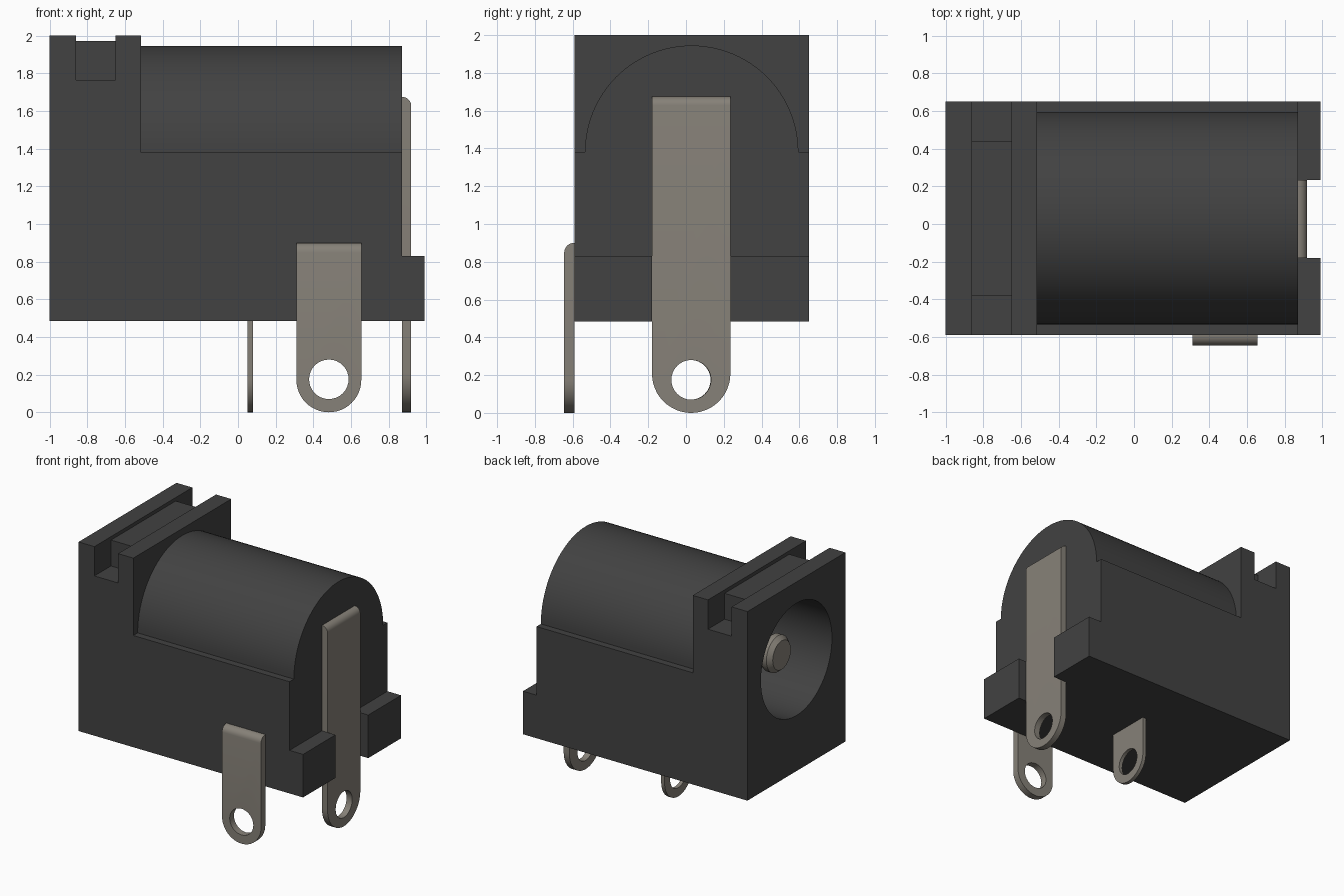
import bpy, bmesh, math
from mathutils import Vector

if "Cube" in bpy.data.objects:
    bpy.data.objects.remove(bpy.data.objects["Cube"])

CY, CZ = 0.03, 1.38          # barrel axis


def material(name, rgb):
    m = bpy.data.materials.new(name)
    m.diffuse_color = (*rgb, 1)
    m.use_nodes = True
    m.node_tree.nodes["Principled BSDF"].inputs["Base Color"].default_value = m.diffuse_color
    return m


black = material("black_plastic", (0.054, 0.054, 0.054))
metal = material("tin_metal", (0.24, 0.22, 0.188))


def make_object(name, bm):
    bmesh.ops.recalc_face_normals(bm, faces=bm.faces[:])
    mesh = bpy.data.meshes.new(name)
    bm.to_mesh(mesh)
    bm.free()
    ob = bpy.data.objects.new(name, mesh)
    bpy.context.collection.objects.link(ob)
    return ob


def prism_mesh(points, axis, a, b):
    """Extrude a (horizontal, z) outline along x or y from a to b."""
    bm = bmesh.new()
    place = (lambda p, v: (v, p[0], p[1])) if axis == "x" else (lambda p, v: (p[0], v, p[1]))
    face = bm.faces.new([bm.verts.new(place(p, a)) for p in points])
    top = bmesh.ops.extrude_face_region(bm, geom=[face])
    step = Vector(place((0, 0), b - a))
    for v in top["geom"]:
        if isinstance(v, bmesh.types.BMVert):
            v.co += step
    return bm


def prism(name, points, axis, a, b):
    return make_object(name, prism_mesh(points, axis, a, b))


def arc(c, z, r, start, end, n, closed=True):
    count = n + 1 if closed else n
    return [(c + r * math.cos(math.radians(start + (end - start) * i / n)),
             z + r * math.sin(math.radians(start + (end - start) * i / n))) for i in range(count)]


def rect(a, b, z0, z1):
    return [(a, z0), (b, z0), (b, z1), (a, z1)]


def combine(ob, helper, operation):
    helper.hide_render = True
    mod = ob.modifiers.new("cut", "BOOLEAN")
    mod.operation, mod.object, mod.solver = operation, helper, "EXACT"
    bpy.context.view_layer.objects.active = ob
    bpy.ops.object.modifier_apply(modifier=mod.name)
    bpy.data.objects.remove(helper)


def finish(ob, mat):
    ob.data.materials.clear()
    ob.data.materials.append(mat)
    for p in ob.data.polygons:
        p.material_index = 0
    bpy.ops.object.select_all(action="DESELECT")
    ob.select_set(True)
    bpy.context.view_layer.objects.active = ob
    bpy.ops.object.shade_smooth_by_angle(angle=math.radians(30))


# Housing: side profile with collar, top slot and rear foot step
housing = prism("housing", [
    (-1, 0.485), (0.99, 0.485), (0.99, 0.83), (0.87, 0.83), (0.87, CZ), (-0.515, CZ),
    (-0.515, 2), (-0.65, 2), (-0.65, 1.765), (-0.86, 1.765), (-0.86, 2), (-1, 2)],
    "y", -0.59, 0.65)
# Rounded barrel top
combine(housing, prism("barrel", [(CY - 0.565, 1.2), (CY + 0.565, 1.2)]
                       + arc(CY, CZ, 0.565, 0, 180, 48), "x", -0.6, 0.87), "UNION")
# Raised block in the middle of the slot
combine(housing, prism("slot_block", rect(-0.9, -0.6, 1.7, 1.972), "y", -0.38, 0.44), "UNION")
# Gap between the rear feet
combine(housing, prism("foot_gap", rect(-0.18, 0.235, 0.3, 1.0), "x", 0.87, 1.2), "DIFFERENCE")
# Plug bore
combine(housing, prism("bore", arc(CY, CZ, 0.45, 0, 360, 64, False), "x", -1.2, 0.5), "DIFFERENCE")
finish(housing, black)


def terminal(name, axis, centre, half, top, inner, outer, bend):
    """Flat solder tab with rounded foot, eyelet and optional bent top edge."""
    pts = arc(centre, half, half, 180, 360, 24) + [(centre + half, top), (centre - half, top)]
    bm = prism_mesh(pts, axis, inner, outer)
    if bend:
        k = 0 if axis == "x" else 1
        edges = [e for e in bm.edges if all(abs(v.co.z - top) < 1e-4 and
                                            abs(v.co[k] - outer) < 1e-4 for v in e.verts)]
        bmesh.ops.bevel(bm, geom=edges, offset=abs(outer - inner) * 0.95, offset_type="OFFSET",
                        segments=6, profile=0.5, affect="EDGES")
    ob = make_object(name, bm)
    lo, hi = min(inner, outer) - 0.1, max(inner, outer) + 0.1
    combine(ob, prism("eyelet", arc(centre, 0.175, 0.105, 0, 360, 32, False), axis, lo, hi),
            "DIFFERENCE")
    finish(ob, metal)


# Solder terminals
terminal("rear_terminal", "x", 0.0275, 0.2075, 1.675, 0.87, 0.92, True)
terminal("side_terminal", "y", 0.4825, 0.1725, 0.9, -0.59, -0.645, True)
terminal("bottom_terminal", "x", 0.025, 0.175, 0.5, 0.05, 0.08, False)

# Centre pin: turned profile with chamfered tip and a groove
bm = bmesh.new()
profile = [(-0.87, 0), (-0.87, 0.115), (-0.835, 0.145), (-0.79, 0.145), (-0.77, 0.12),
           (-0.72, 0.12), (-0.70, 0.145), (0.5, 0.145), (0.5, 0)]
verts = [bm.verts.new((x, CY, CZ + r)) for x, r in profile]
edges = [bm.edges.new(pair) for pair in zip(verts, verts[1:])]
bmesh.ops.spin(bm, geom=verts + edges, cent=(0, CY, CZ), axis=(1, 0, 0),
               angle=math.tau, steps=32)
bmesh.ops.remove_doubles(bm, verts=bm.verts[:], dist=1e-4)
finish(make_object("centre_pin", bm), metal)
